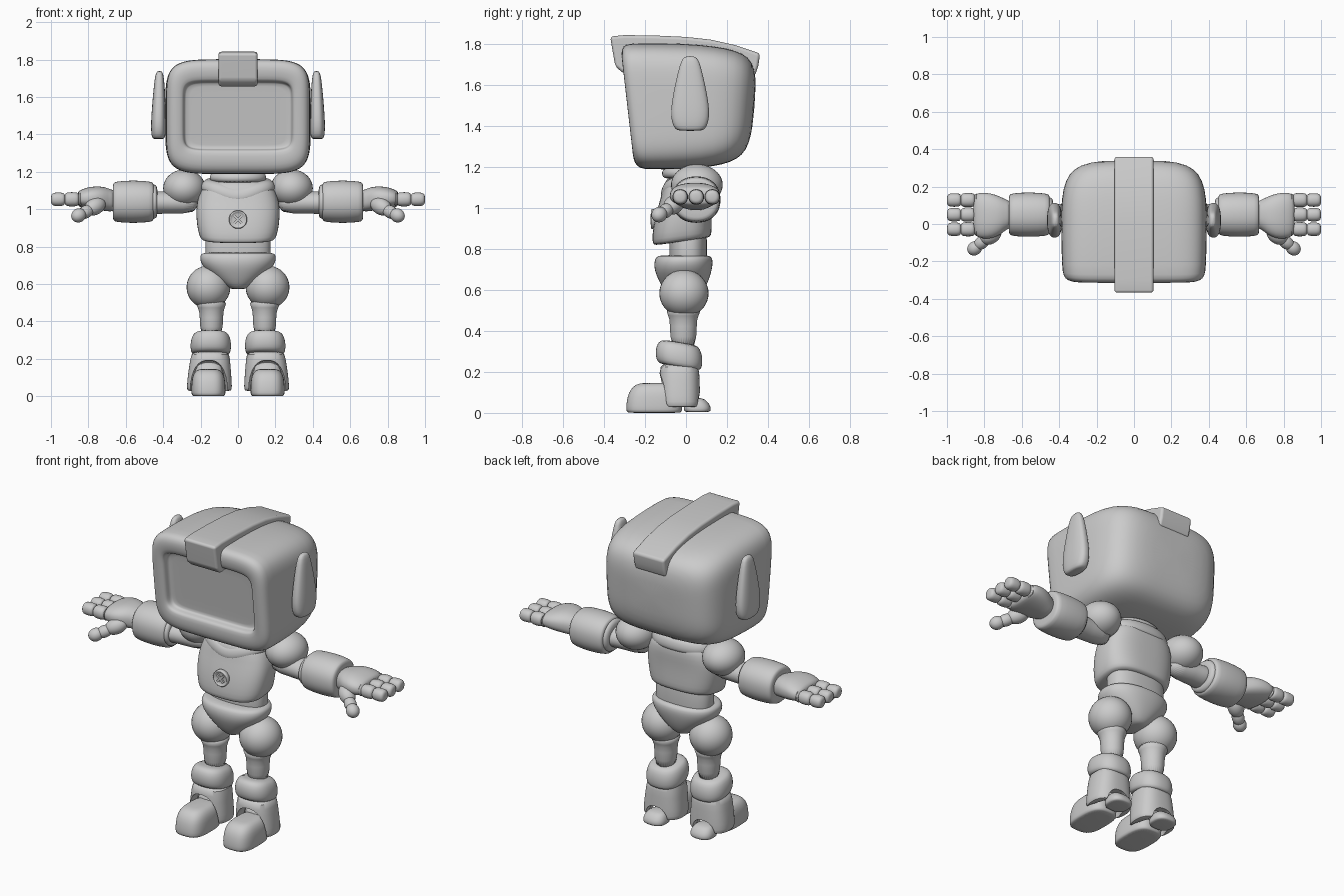
import bpy, bmesh, math
from mathutils import Vector, Matrix

grey = bpy.data.materials.new("light_grey")
grey.diffuse_color = (0.6, 0.6, 0.6, 1)


def finish(name, bm, smooth=True, sub=1, mirror=False):
    bmesh.ops.recalc_face_normals(bm, faces=bm.faces[:])
    me = bpy.data.meshes.new(name)
    bm.to_mesh(me)
    bm.free()
    for p in me.polygons:
        p.use_smooth = smooth
    me.materials.append(grey)
    ob = bpy.data.objects.new(name, me)
    bpy.context.collection.objects.link(ob)
    if sub:
        m = ob.modifiers.new("sub", 'SUBSURF')
        m.levels = m.render_levels = sub
    if mirror:
        ob.modifiers.new("mirror", 'MIRROR').use_mirror_merge = False
    return ob


def loft(name, axis, rings, n=2, seg=32, warp=None, **kw):
    """Skin superellipse rings (t, u, v, a, b[, exponent]) along an axis."""
    bm = bmesh.new()
    loops = []
    for r in rings:
        t, u, v, a, b = r[:5]
        e = 2 / (r[5] if len(r) > 5 else n)
        loop = []
        for i in range(seg):
            th = 2 * math.pi * (i + .5) / seg
            c, s = math.cos(th), math.sin(th)
            p = u + a * math.copysign(abs(c) ** e, c)
            q = v + b * math.copysign(abs(s) ** e, s)
            co = Vector({'x': (t, p, q), 'y': (p, t, q), 'z': (p, q, t)}[axis])
            if warp:
                co = warp(co)
            loop.append(bm.verts.new(co))
        loops.append(loop)
    for l0, l1 in zip(loops, loops[1:]):
        for i in range(seg):
            j = (i + 1) % seg
            bm.faces.new((l0[i], l0[j], l1[j], l1[i]))
    bm.faces.new(loops[0])
    bm.faces.new(loops[-1])
    return finish(name, bm, **kw)


def ball(name, loc, rad, rot=None, **kw):
    bm = bmesh.new()
    mat = Matrix.Translation(loc) @ (rot or Matrix()) @ Matrix.Diagonal((*rad, 1))
    bmesh.ops.create_uvsphere(bm, u_segments=32, v_segments=20, radius=1, matrix=mat)
    return finish(name, bm, sub=0, **kw)


# Head: rounded monitor case with recessed screen, front leaning forward at the top
def lean(co):
    k = -.115 if co.y < -.2 else (-.115 * (1 - (co.y + .2) / .3) if co.y < .1 else .07 * (co.y - .1) / .2)
    co.z -= .05 * max(0, co.y) * (1 if co.z > 1.5 else -1)
    co.y += k * (co.z - 1.495)
    return co


loft("head", 'y', [
    (-.235, 0, 1.5, .15, .09, 8), (-.235, 0, 1.5, .275, .168, 8), (-.237, 0, 1.5, .287, .18, 8),
    (-.27, 0, 1.5, .29, .183, 8), (-.282, 0, 1.5, .298, .192, 7), (-.288, 0, 1.497, .33, .24, 6),
    (-.282, 0, 1.495, .36, .28, 5.5), (-.26, 0, 1.495, .38, .303, 5.5), (-.22, 0, 1.495, .386, .308, 5.5),
    (0, 0, 1.495, .391, .308, 5), (.14, 0, 1.495, .388, .3, 5), (.23, 0, 1.495, .368, .285, 4.6),
    (.29, 0, 1.495, .325, .255, 4.3), (.322, 0, 1.495, .25, .2, 4), (.334, 0, 1.495, .14, .11, 4)],
    seg=48, warp=lean)

# Strap over the top of the head
bm = bmesh.new()
outline = [(-.305, 1.655), (-.345, 1.69), (-.37, 1.835), (-.3, 1.842), (-.15, 1.84), (0, 1.833),
           (.12, 1.82), (.24, 1.793), (.362, 1.752), (.352, 1.69), (.335, 1.64), (.28, 1.66), (0, 1.7)]
f = bm.faces.new([bm.verts.new((-.105, y, z)) for y, z in outline])
ex = bmesh.ops.extrude_face_region(bm, geom=[f])
bmesh.ops.translate(bm, vec=(.21, 0, 0), verts=[g for g in ex['geom'] if isinstance(g, bmesh.types.BMVert)])
strap = finish("head_strap", bm, sub=0)
bev = strap.modifiers.new("bevel", 'BEVEL')
bev.width, bev.segments, bev.limit_method, bev.angle_limit = .016, 3, 'ANGLE', math.radians(25)
strap.modifiers.new("normals", 'WEIGHTED_NORMAL')

# Ear fins
loft("ear_fin", 'z', [
    (1.375, .425, .02, .025, .05), (1.382, .425, .02, .036, .075), (1.42, .425, .02, .04, .09),
    (1.47, .425, .02, .04, .096), (1.56, .423, .02, .036, .082), (1.66, .421, .02, .029, .06),
    (1.72, .42, .02, .022, .043), (1.74, .42, .02, .012, .025)], n=2.6, mirror=True)

# Neck with collar roll
loft("neck", 'z', [(1.1, 0, .01, .1, .09), (1.25, 0, .01, .1, .09)])
loft("neck_roll", 'z', [(1.14, 0, 0, .12, .1), (1.15, 0, 0, .15, .115), (1.175, 0, 0, .155, .12),
                        (1.195, 0, 0, .14, .105), (1.2, 0, 0, .1, .08)])


# Yoke dipping to a V at the front
def dip(co):
    if co.y < .02:
        co.z -= .065 * max(0, 1 - abs(co.x) / .2)
    return co


loft("yoke", 'z', [(1.09, 0, .005, .17, .11), (1.1, 0, .005, .2, .128), (1.13, 0, .005, .2, .13),
                   (1.165, 0, .005, .18, .118), (1.18, 0, .005, .13, .09)], warp=dip, n=2.3)


# Chest, lower edge rising to the back
def slope(co):
    co.z += .15 * co.y * max(0, (1.1 - co.z) / .27)
    return co


loft("chest", 'z', [
    (.838, 0, -.02, .17, .12), (.842, 0, -.02, .195, .138), (.86, 0, -.02, .208, .146),
    (.92, 0, -.018, .221, .143), (1.0, 0, -.008, .226, .133), (1.06, 0, .005, .215, .125),
    (1.12, 0, .01, .19, .12), (1.16, 0, .01, .14, .09)], n=2.8, warp=slope)

# Chest button: rim, disc and cross
fy = -.158
loft("button_rim", 'y', [
    (fy + .03, 0, .945, .05, .05), (fy - .008, 0, .945, .05, .05), (fy - .013, 0, .945, .046, .046),
    (fy - .012, 0, .945, .039, .039), (fy - .004, 0, .945, .036, .036)])
for a in (45, -45):
    bm = bmesh.new()
    bmesh.ops.create_cube(bm, size=1, matrix=Matrix.Translation((0, fy - .006, .945)) @
                          Matrix.Rotation(math.radians(a), 4, 'Y') @ Matrix.Diagonal((.058, .016, .014, 1)))
    finish("button_cross", bm, smooth=False, sub=0)

# Waist and pelvis
loft("waist", 'z', [(.7, 0, .01, .172, .09), (.71, 0, .01, .175, .092), (.87, 0, .01, .175, .092),
                    (.88, 0, .01, .17, .09)], n=2.5)
loft("pelvis", 'z', [
    (.572, 0, -.01, .03, .06), (.58, 0, -.01, .055, .08), (.61, 0, -.01, .1, .105),
    (.66, 0, -.012, .158, .128), (.7, 0, -.014, .193, .141), (.735, 0, -.012, .206, .144),
    (.762, 0, -.01, .2, .136), (.77, 0, -.01, .175, .115)], n=2.3)

# Legs
ball("thigh_ball", (.158, -.01, .583), (.117, .12, .115), mirror=True)
loft("leg_tube", 'z', [(.3, .142, -.013, .062, .065), (.44, .142, -.013, .062, .065),
                       (.47, .143, -.013, .068, .07), (.52, .146, -.012, .1, .1)], mirror=True)


def knee_tilt(co):
    co.z -= .17 * (co.y + .03)
    return co


loft("knee_band", 'z', [
    (.222, .145, -.03, .09, .09), (.23, .145, -.033, .104, .107), (.26, .146, -.034, .11, .115),
    (.3, .145, -.034, .107, .113), (.33, .145, -.033, .095, .1), (.346, .144, -.03, .075, .08)],
    n=2.4, warp=knee_tilt, mirror=True)

# Boot shells with arched openings for toe and heel
boot = loft("boot_shell", 'z', [
    (.028, .153, -.03, .1, .085), (.03, .153, -.03, .117, .096), (.045, .153, -.03, .122, .1),
    (.12, .152, -.032, .116, .1), (.2, .149, -.032, .106, .097), (.25, .147, -.032, .1, .092)], n=2.6)
arch = loft("arch_cutter", 'y', [(-.3, .156, 0, .1, .2), (-.06, .156, 0, .1, .19), (.02, .156, 0, .075, .1),
                                 (.2, .156, 0, .075, .1)], n=2.5, sub=0)
arch.hide_render = True
cut = boot.modifiers.new("cut", 'BOOLEAN')
cut.object, cut.operation, cut.solver = arch, 'DIFFERENCE', 'EXACT'
baked = bpy.data.meshes.new_from_object(boot.evaluated_get(bpy.context.evaluated_depsgraph_get()))
boot.modifiers.clear()
boot.data = baked
baked.set_sharp_from_angle(angle=math.radians(40))
boot.modifiers.new("mirror", 'MIRROR').use_mirror_merge = False
bpy.data.objects.remove(arch)

loft("ankle", 'z', [(.04, .155, -.03, .085, .06), (.2, .155, -.03, .085, .06)], n=2.5, mirror=True)
loft("toe_cap", 'z', [
    (0, .158, -.155, .08, .125), (.003, .158, -.155, .09, .135), (.03, .158, -.155, .092, .138),
    (.08, .158, -.152, .09, .134), (.115, .158, -.147, .083, .124), (.14, .158, -.142, .065, .102),
    (.147, .158, -.14, .04, .07)], n=3, mirror=True)
loft("heel", 'z', [(.004, .156, .055, .06, .055), (.007, .156, .055, .068, .065), (.03, .156, .055, .07, .067),
                   (.055, .156, .05, .06, .055), (.075, .156, .04, .045, .04)], n=2.6, mirror=True)

# Shoulders and arms
ball("shoulder_pad", (.287, .053, 1.112), (.113, .126, .1), mirror=True)
loft("upper_arm", 'x', [(.2, .035, 1.035, .065, .06), (.38, .035, 1.035, .068, .058),
                        (.42, .035, 1.035, .075, .06), (.47, .035, 1.035, .08, .065)], mirror=True)
loft("elbow_ring", 'x', [(.43, .04, 1.04, .07, .065), (.434, .04, 1.04, .095, .085), (.452, .045, 1.04, .1, .095),
                         (.47, .045, 1.04, .1, .095)], mirror=True)
loft("forearm", 'x', [
    (.45, .05, 1.04, .088, .085), (.452, .05, 1.04, .105, .1), (.465, .05, 1.04, .114, .109),
    (.56, .05, 1.04, .121, .116), (.655, .05, 1.04, .115, .109), (.668, .05, 1.04, .105, .1),
    (.67, .05, 1.04, .08, .076)], n=2.2, mirror=True)

# Hands: palm, jointed fingers and thumb
loft("palm", 'x', [
    (.65, .05, 1.045, .07, .055), (.685, .05, 1.047, .08, .06), (.71, .045, 1.055, .1, .064),
    (.76, .042, 1.06, .122, .064), (.81, .045, 1.06, .124, .056), (.845, .048, 1.056, .115, .046),
    (.86, .05, 1.056, .09, .034)], n=2.4, mirror=True)
for y in (.128, .05, -.028):
    for x0, x1, r in ((.83, .858, .037), (.85, .928, .039), (.924, 1.0, .037)):
        loft("finger_joint", 'x', [
            (x0, y, 1.053, r * .6, r * .6), (x0 + .006, y, 1.053, r * .9, r * .9),
            (x0 + .02, y, 1.053, r, r), (x1 - .02, y, 1.053, r, r),
            (x1 - .006, y, 1.053, r * .85, r * .85), (x1, y, 1.053, r * .5, r * .5)],
            n=2.2, seg=16, mirror=True)
aim = Vector((.12, -.085, -.065)).to_track_quat('X', 'Z').to_matrix().to_4x4()
ball("thumb_base", (.765, -.06, 1.015), (.065, .045, .045), aim, mirror=True)
ball("thumb_middle", (.815, -.1, .985), (.05, .034, .034), aim, mirror=True)
ball("thumb_tip", (.852, -.13, .967), (.042, .037, .037), aim, mirror=True)
